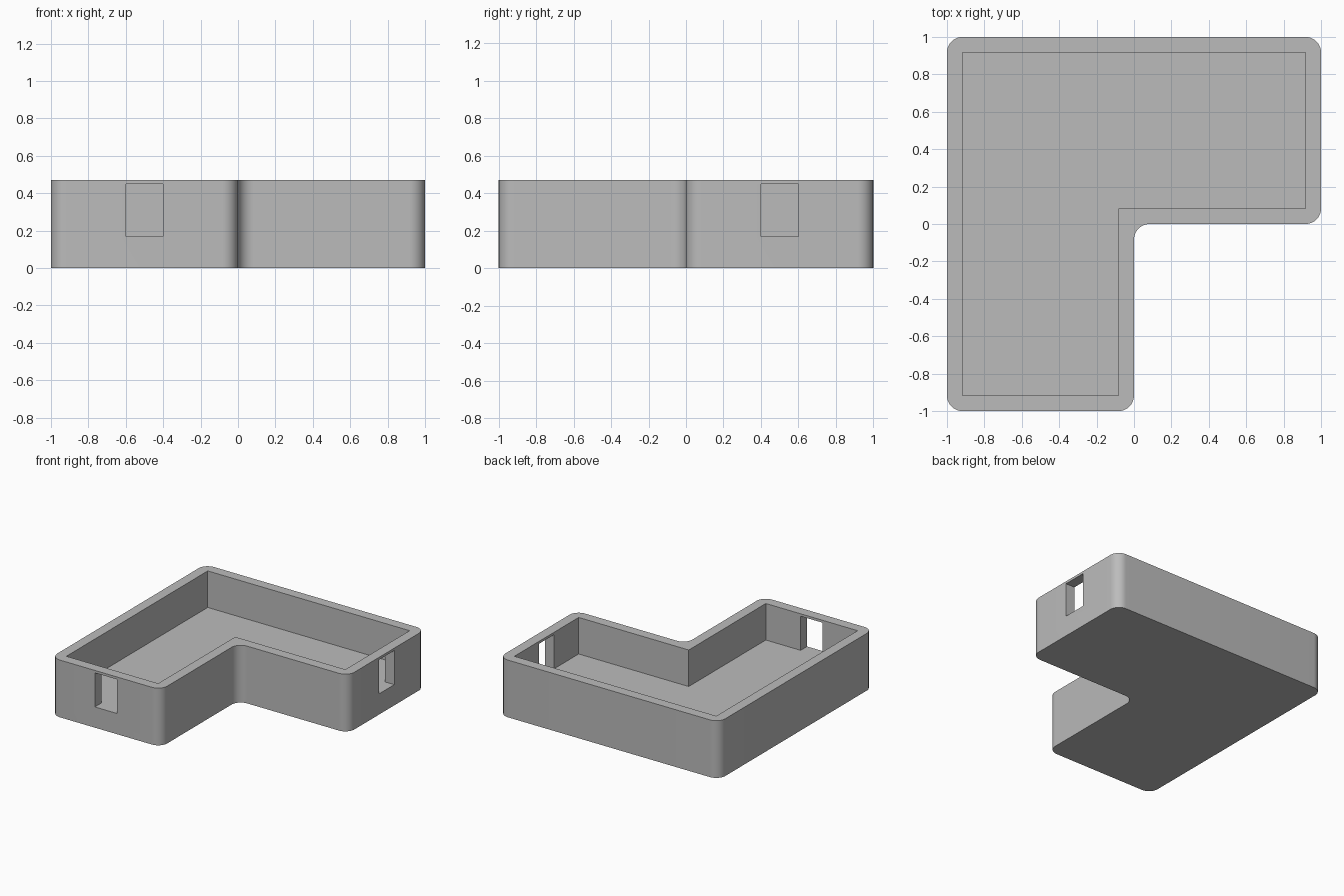
import bpy
import bmesh
import math

if "Cube" in bpy.data.objects:
    bpy.data.objects.remove(bpy.data.objects["Cube"], do_unlink=True)

HEIGHT, FLOOR, WALL, RADIUS = 0.47, 0.17, 0.083, 0.083


def material(name, value):
    mat = bpy.data.materials.new(name)
    mat.use_nodes = True
    color = (value, value, value, 1)
    mat.diffuse_color = color
    mat.node_tree.nodes["Principled BSDF"].inputs["Base Color"].default_value = color
    return mat


def l_prism(name, inset, z0, z1, radius=0):
    """L-shaped prism, inset from the outer outline, with optional rounded upright edges."""
    a, b = 1 - inset, inset
    outline = [(-a, -a), (-b, -a), (-b, b), (a, b), (a, a), (-a, a)]
    bm = bmesh.new()
    base = bm.faces.new([bm.verts.new((x, y, z0)) for x, y in outline])
    top = bmesh.ops.extrude_face_region(bm, geom=[base])["geom"]
    bmesh.ops.translate(bm, vec=(0, 0, z1 - z0),
                        verts=[v for v in top if isinstance(v, bmesh.types.BMVert)])
    if radius:
        upright = [e for e in bm.edges if abs(e.verts[0].co.z - e.verts[1].co.z) > 0.01]
        bmesh.ops.bevel(bm, geom=upright, offset=radius, segments=12,
                        profile=0.5, affect='EDGES')
    bmesh.ops.recalc_face_normals(bm, faces=bm.faces)
    mesh = bpy.data.meshes.new(name)
    bm.to_mesh(mesh)
    bm.free()
    obj = bpy.data.objects.new(name, mesh)
    bpy.context.collection.objects.link(obj)
    return obj


def box(name, center, size):
    bpy.ops.mesh.primitive_cube_add(size=1, location=center)
    obj = bpy.context.object
    obj.name = name
    obj.scale = size
    return obj


def cut(target, cutter):
    cutter.hide_render = True
    mod = target.modifiers.new("Cut", 'BOOLEAN')
    mod.operation = 'DIFFERENCE'
    mod.solver = 'EXACT'
    mod.object = cutter
    bpy.ops.object.select_all(action='DESELECT')
    bpy.context.view_layer.objects.active = target
    target.select_set(True)
    bpy.ops.object.modifier_apply(modifier=mod.name)
    bpy.data.objects.remove(cutter, do_unlink=True)


# Rounded outer body, hollowed to leave a thick floor and sharp inner corners
tray = l_prism("l_shaped_tray", 0, 0, HEIGHT, RADIUS)
tray.data.materials.append(material("grey", 0.5))
cut(tray, l_prism("cavity_cutter", WALL, FLOOR, HEIGHT + 0.1))

# One opening in each end wall, with its sill level with the floor
opening_top = 0.45
mid_z, tall = (FLOOR + opening_top) / 2, opening_top - FLOOR
cut(tray, box("front_opening_cutter", (-0.5, -1, mid_z), (0.2, 0.3, tall)))
cut(tray, box("side_opening_cutter", (1, 0.5, mid_z), (0.3, 0.2, tall)))

# Smooth rounded corners, crisp edges
bpy.ops.object.select_all(action='DESELECT')
tray.select_set(True)
bpy.context.view_layer.objects.active = tray
bpy.ops.object.shade_smooth_by_angle(angle=math.radians(30))
